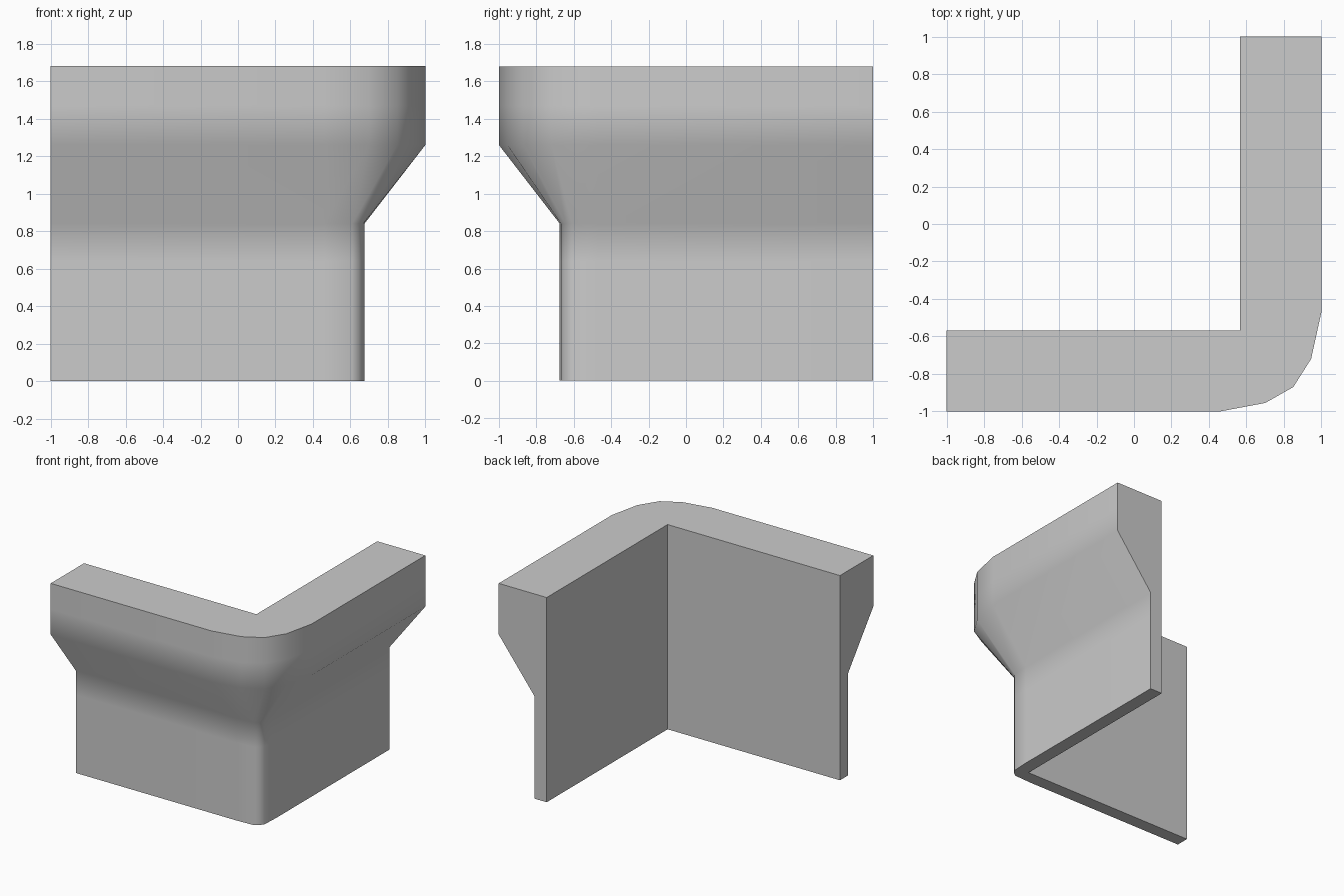
import bpy, bmesh, math

if "Cube" in bpy.data.objects:
    bpy.data.objects.remove(bpy.data.objects["Cube"])

# Rounded outer face of the L, wide (top) and narrow (base) versions
WIDE = [(-1, -1), (0.46, -1), (0.70, -0.955), (0.85, -0.87),
        (0.945, -0.72), (1, -0.47), (1, 1)]
NARROW = [(-1, -0.675), (0.46, -0.675), (0.61, -0.668), (0.645, -0.645),
          (0.668, -0.61), (0.675, -0.47), (0.675, 1)]
# Straight inner face with a sharp corner
INNER = [(0.565, 1), (0.565, -0.568), (-1, -0.568)]

# Height and outline of each level: wall, flare, cornice band
LEVELS = [(0, NARROW), (0.64, NARROW), (0.84, NARROW),
          (1.26, WIDE), (1.47, WIDE), (1.68, WIDE)]

bm = bmesh.new()
rings = [[bm.verts.new((x, y, z)) for x, y in outer + INNER] for z, outer in LEVELS]

# Side walls between neighbouring levels
for low, high in zip(rings, rings[1:]):
    n = len(low)
    for i in range(n):
        j = (i + 1) % n
        bm.faces.new((low[i], low[j], high[j], high[i]))

# Bottom and top caps
bm.faces.new(rings[0][::-1])
bm.faces.new(rings[-1])
bm.normal_update()

mesh = bpy.data.meshes.new("corner_cornice")
bm.to_mesh(mesh)
bm.free()
cornice = bpy.data.objects.new("corner_cornice", mesh)
bpy.context.collection.objects.link(cornice)

# Smooth flare and rounded corner, sharp ends and inner corner
bpy.context.view_layer.objects.active = cornice
cornice.select_set(True)
bpy.ops.object.shade_smooth_by_angle(angle=math.radians(55))
